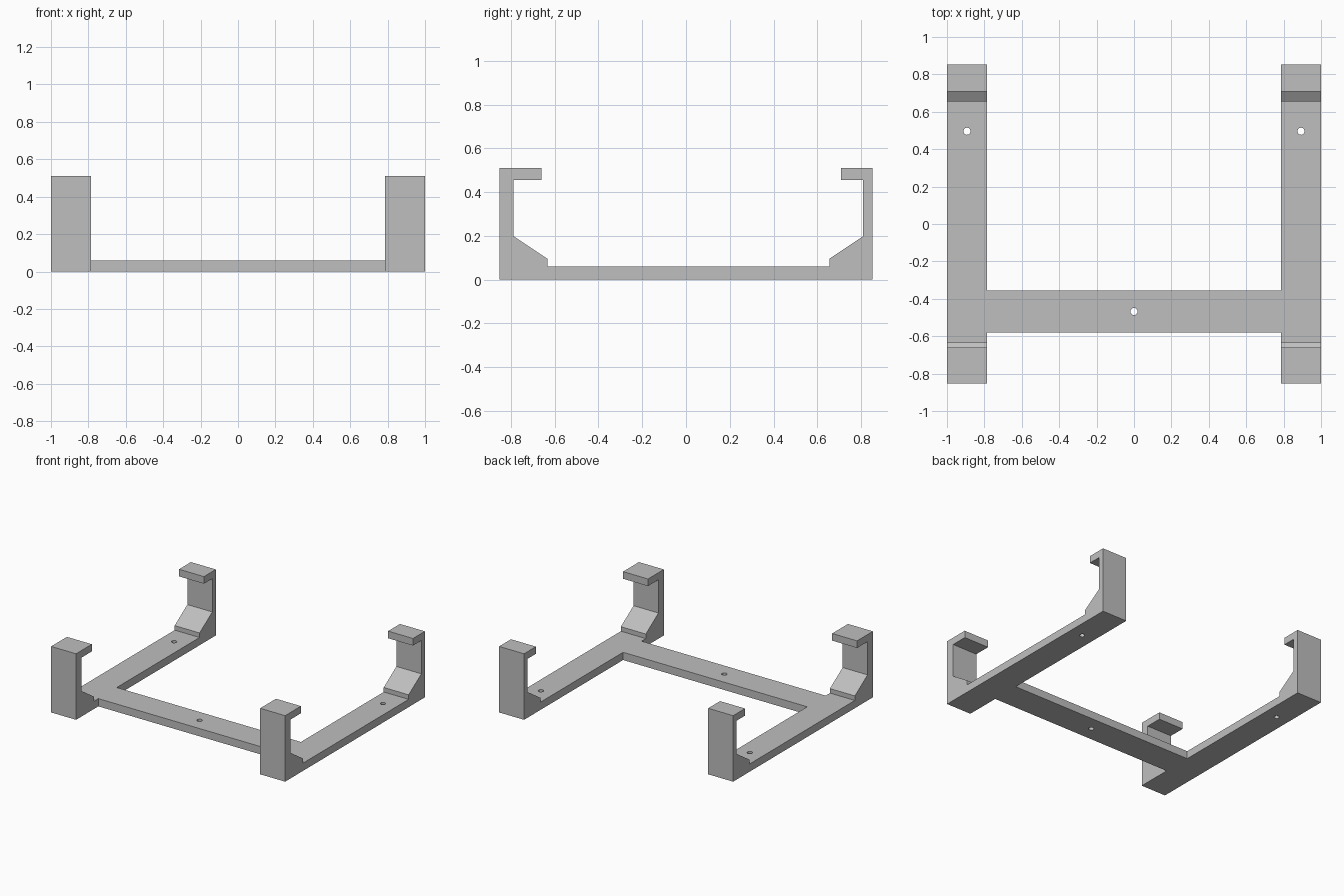
import bpy, bmesh
from mathutils import Matrix

old = bpy.data.objects.get("Cube")
if old:
    bpy.data.objects.remove(old, do_unlink=True)

grey = bpy.data.materials.new("plain grey")
grey.use_nodes = True
colour = (0.52, 0.52, 0.52, 1)
grey.diffuse_color = colour
grey.node_tree.nodes["Principled BSDF"].inputs["Base Color"].default_value = colour

HALF_LENGTH, INNER_X, OUTER_X = 0.853, 0.787, 1.0
FLOOR, GUSSET_LOW, GUSSET_TOP, LIP_LOW, TOP = 0.06, 0.095, 0.198, 0.455, 0.51


def add_object(name, bm):
    bmesh.ops.recalc_face_normals(bm, faces=bm.faces)
    mesh = bpy.data.meshes.new(name)
    bm.to_mesh(mesh)
    bm.free()
    mesh.materials.append(grey)
    obj = bpy.data.objects.new(name, mesh)
    bpy.context.collection.objects.link(obj)
    return obj


def extrude_profile(name, points, x0, x1):
    """Extrude a (y, z) outline from x0 to x1."""
    bm = bmesh.new()
    face = bm.faces.new([bm.verts.new((x0, y, z)) for y, z in points])
    out = bmesh.ops.extrude_face_region(bm, geom=[face])["geom"]
    verts = [v for v in out if isinstance(v, bmesh.types.BMVert)]
    bmesh.ops.translate(bm, verts=verts, vec=(x1 - x0, 0, 0))
    return add_object(name, bm)


def hook(side, lip, post, gusset):
    """Outline of one end hook, from the floor up and round to the base."""
    return [(side * y, z) for y, z in (
        (gusset, FLOOR), (gusset, GUSSET_LOW), (post, GUSSET_TOP), (post, LIP_LOW),
        (lip, LIP_LOW), (lip, TOP), (HALF_LENGTH, TOP), (HALF_LENGTH, 0))]


def combine(target, other, operation):
    mod = target.modifiers.new(operation.lower(), 'BOOLEAN')
    mod.operation, mod.solver, mod.object = operation, 'EXACT', other
    bpy.context.view_layer.objects.active = target
    bpy.ops.object.modifier_apply(modifier=mod.name)
    bpy.data.objects.remove(other, do_unlink=True)


# Side rails with a hook at each end
outline = hook(1, 0.708, 0.81, 0.655) + hook(-1, 0.66, 0.788, 0.633)[::-1]
left_rail = extrude_profile("left_rail", outline, INNER_X, OUTER_X)
right_rail = extrude_profile("right_rail", outline, -OUTER_X, -INNER_X)

# Cross beam joined to both rails
y0, y1 = -0.581, -0.356
frame = extrude_profile("bracket_frame", [(y0, 0), (y1, 0), (y1, FLOOR), (y0, FLOOR)],
                        -INNER_X - 0.1, INNER_X + 0.1)
for rail in (left_rail, right_rail):
    combine(frame, rail, 'UNION')

# Screw holes through the rails and the beam
for x, y in ((-0.893, 0.496), (0.893, 0.496), (0, -0.468)):
    bm = bmesh.new()
    bmesh.ops.create_cone(bm, cap_ends=True, segments=24, radius1=0.019, radius2=0.019,
                          depth=0.3, matrix=Matrix.Translation((x, y, 0.03)))
    cutter = add_object("hole_cutter", bm)
    cutter.hide_render = True
    combine(frame, cutter, 'DIFFERENCE')

# Smooth hole walls, sharp edges elsewhere
bpy.ops.object.select_all(action='DESELECT')
frame.select_set(True)
bpy.context.view_layer.objects.active = frame
bpy.ops.object.shade_smooth_by_angle()
